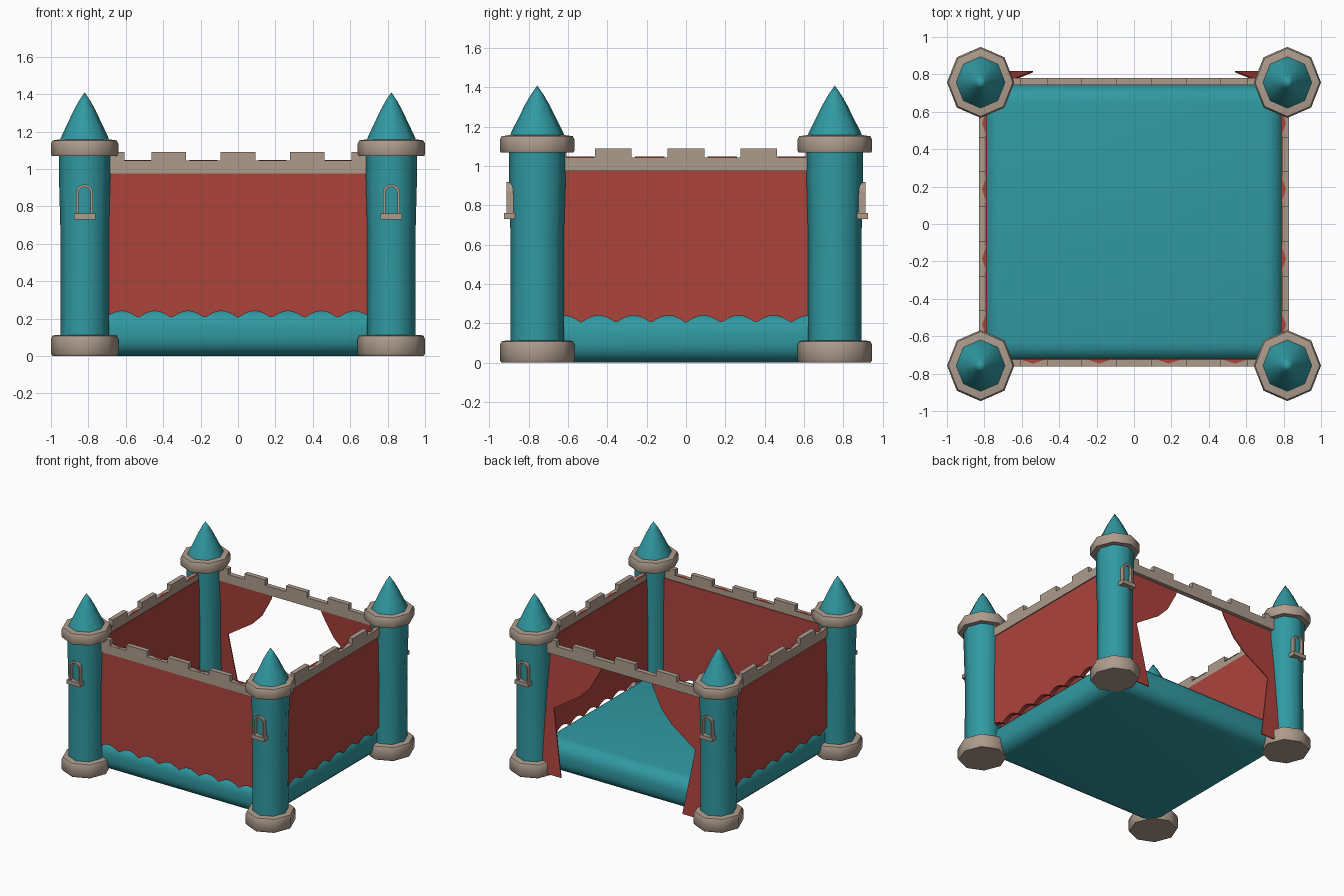
import bpy, bmesh, math
from mathutils import Matrix, Vector

if "Cube" in bpy.data.objects:
    bpy.data.objects.remove(bpy.data.objects["Cube"])

def mat(name, c):
    m = bpy.data.materials.new(name)
    m.diffuse_color = (*c, 1)
    m.use_nodes = True
    m.node_tree.nodes["Principled BSDF"].inputs["Base Color"].default_value = m.diffuse_color
    return m

TEAL = mat("teal vinyl", (0.03, 0.32, 0.36))
RED = mat("red fabric", (0.42, 0.056, 0.046))
STONE = mat("beige trim", (0.42, 0.33, 0.265))
TX, TY = 0.82, 0.757        # tower centres

def make(name, bm, m, smooth=None):
    bmesh.ops.recalc_face_normals(bm, faces=bm.faces)
    me = bpy.data.meshes.new(name)
    bm.to_mesh(me)
    bm.free()
    me.materials.append(m)
    ob = bpy.data.objects.new(name, me)
    bpy.context.collection.objects.link(ob)
    if smooth:
        bpy.ops.object.select_all(action='DESELECT')
        ob.select_set(True)
        bpy.context.view_layer.objects.active = ob
        bpy.ops.object.shade_smooth_by_angle(angle=math.radians(smooth))
    return ob

def box(bm, x0, x1, y0, y1, z0, z1):
    c = Matrix.Translation(((x0 + x1) / 2, (y0 + y1) / 2, (z0 + z1) / 2))
    s = Matrix.Diagonal((x1 - x0, y1 - y0, z1 - z0, 1))
    bmesh.ops.create_cube(bm, size=1, matrix=c @ s)

def lathe(name, prof, cx, cy, m, smooth, n=8):
    # eight-sided turned part, slightly longer in y
    bm = bmesh.new()
    rings = []
    for r, z in prof:
        if r == 0:
            rings.append([bm.verts.new((cx, cy, z))] * n)
        else:
            rings.append([bm.verts.new((cx + r * math.cos(2 * math.pi * k / n),
                                        cy + 1.055 * r * math.sin(2 * math.pi * k / n), z))
                          for k in range(n)])
    for a, b in zip(rings, rings[1:]):
        for k in range(n):
            j = (k + 1) % n
            vs = list(dict.fromkeys([a[k], a[j], b[j], b[k]]))
            bm.faces.new(vs)
    return make(name, bm, m, smooth)

def extrude_prism(bm, pts, offset):
    f = bm.faces.new([bm.verts.new(p) for p in pts])
    r = bmesh.ops.extrude_face_region(bm, geom=[f])
    bmesh.ops.translate(bm, verts=[v for v in r["geom"] if isinstance(v, bmesh.types.BMVert)],
                        vec=Vector(offset))

# towers
for sx in (-1, 1):
    for sy in (-1, 1):
        tag = ("front" if sy < 0 else "back") + ("_left" if sx < 0 else "_right")
        cx, cy = sx * TX, sy * TY
        lathe(tag + "_tower_foot", [(0, 0), (.172, 0), (.18, .012), (.18, .09), (.172, .108),
                                    (.15, .113), (.12, .113)], cx, cy, STONE, 50)
        lathe(tag + "_tower_shaft", [(.13, .09), (.129, .4), (.129, .65), (.137, .95), (.137, 1.09)],
              cx, cy, TEAL, 60)
        lathe(tag + "_tower_collar", [(.12, 1.07), (.176, 1.07), (.18, 1.08), (.18, 1.135),
                                      (.172, 1.152), (.14, 1.157), (.11, 1.157)], cx, cy, STONE, 50)
        lathe(tag + "_tower_roof", [(.135, 1.145), (.122, 1.18), (.095, 1.235), (.06, 1.31),
                                    (.03, 1.365), (0, 1.41)], cx, cy, TEAL, 60)
        # arched window frame and sill
        def arch(r, base):
            return ([(-r, base)] + [(-r * math.cos(a * math.pi / 8), .872 + r * math.sin(a * math.pi / 8))
                                    for a in range(9)] + [(r, base)])
        o, i = arch(.046, .755), arch(.032, .755)
        bm = bmesh.new()
        for k in range(len(o) - 1):
            quad = [o[k], o[k + 1], i[k + 1], i[k]]
            extrude_prism(bm, [(cx + x, sy * .875, z) for x, z in quad], (0, sy * .038, 0))
        box(bm, cx - .058, cx + .058, sy * .87, sy * .925, .73, .762)
        make(tag + "_window_frame", bm, STONE)

# inflatable floor
bm = bmesh.new()
box(bm, -.8, .8, -.735, .745, 0, .25)
bmesh.ops.bevel(bm, geom=bm.edges[:], offset=.1, segments=5, profile=.5, affect='EDGES')
make("bouncy_floor", bm, TEAL, 45)

# red walls with scalloped hem; rot: 0 front, 90 right, -90 left
N = 96
def place(bm, ang):
    bmesh.ops.rotate(bm, verts=bm.verts, cent=(0, 0, 0), matrix=Matrix.Rotation(math.radians(ang), 3, 'Z'))

SIDES = {"front": (0, .762, TX), "right": (90, .828, TY), "left": (-90, .828, TY), "back": (180, .78, TX)}
for side, (ang, d, half) in SIDES.items():
    if side != "back":
        bm = bmesh.new()
        hem = []
        for k in range(N + 1):
            x = -half + 2 * half * k / N
            hem.append((x, .203 + .037 * abs(math.cos(math.pi * (x - .089) / .178))))
        for (x0, z0), (x1, z1) in zip(hem, hem[1:]):
            y0, y1 = -d + .008, -d + .043
            a = [bm.verts.new(p) for p in ((x0, y0, z0), (x1, y0, z1), (x1, y0, 1.0), (x0, y0, 1.0))]
            b = [bm.verts.new(p) for p in ((x0, y1, z0), (x1, y1, z1), (x1, y1, 1.0), (x0, y1, 1.0))]
            bm.faces.new(a)
            bm.faces.new(b[::-1])
            bm.faces.new([a[0], b[0], b[1], a[1]])
            bm.faces.new([a[3], a[2], b[2], b[3]])
        bmesh.ops.remove_doubles(bm, verts=bm.verts, dist=1e-5)
        place(bm, ang)
        make(side + "_wall", bm, RED)
        # red slivers showing in the battlement gaps
        bm = bmesh.new()
        for x in (-.54, -.185, .185, .54):
            extrude_prism(bm, [(x - .075, -d + .041, 1.044), (x + .075, -d + .041, 1.044),
                               (x, -d + .016, 1.044)], (0, 0, .004))
        place(bm, ang)
        make(side + "_wall_top_fold", bm, RED)
    # battlement band
    bm = bmesh.new()
    box(bm, -half, half, -d, -d + .038, .975, 1.045)
    for x in (-.37, 0, .37, -.7, .7):
        box(bm, x - .093, x + .093, -d, -d + .038, 1.04, 1.09)
    place(bm, ang)
    make(side + "_battlement", bm, STONE)

# tied-back entrance curtains on the open back side
edge = [(0, 1.0), (.61, 1.0), (.59, .94), (.5, .78), (.41, .69), (.19, .545), (.24, .25), (.28, .02), (0, .02)]
for sx, tag in ((-1, "left"), (1, "right")):
    bm = bmesh.new()
    extrude_prism(bm, [(sx * (TX - dx), .742 + .07 * (1 - z), z) for dx, z in edge], (0, .008, 0))
    make(tag + "_curtain", bm, RED)
